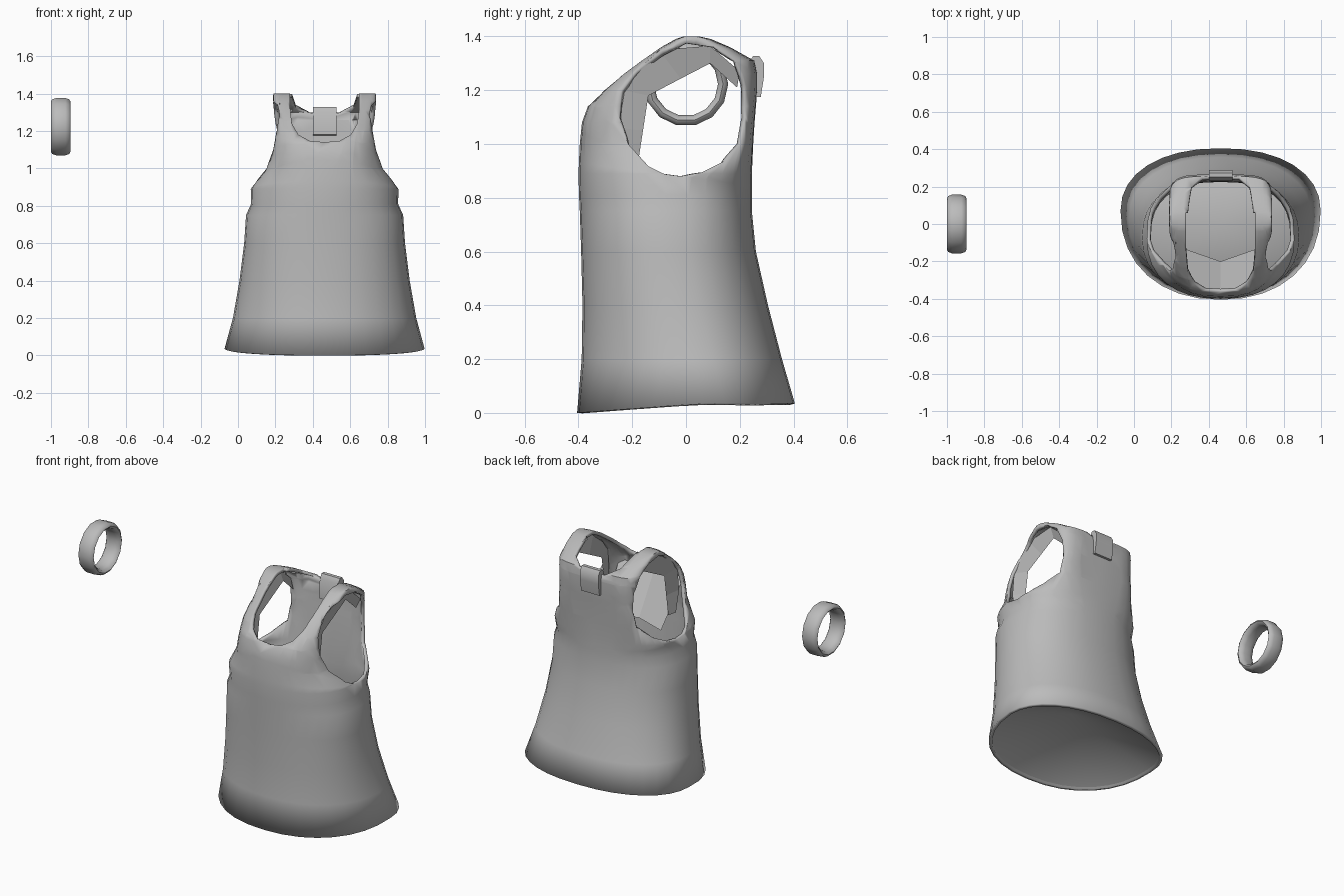
import bpy, bmesh, math
from mathutils import Vector

if "Cube" in bpy.data.objects:
    bpy.data.objects.remove(bpy.data.objects["Cube"], do_unlink=True)

CX = 0.463          # centre line of the garment
SEGS = 32

grey = bpy.data.materials.new("cloth_grey")
grey.use_nodes = True
colour = (0.5, 0.5, 0.5, 1)
grey.diffuse_color = colour
grey.node_tree.nodes["Principled BSDF"].inputs["Base Color"].default_value = colour


def make(name, verts, faces, smooth=True, openings=()):
    mesh = bpy.data.meshes.new(name)
    mesh.from_pydata(verts, [], faces)
    bm = bmesh.new()
    bm.from_mesh(mesh)
    bmesh.ops.recalc_face_normals(bm, faces=bm.faces)
    for opening in openings:
        carve(bm, *opening)
    bm.to_mesh(mesh)
    bm.free()
    mesh.materials.append(grey)
    ob = bpy.data.objects.new(name, mesh)
    bpy.context.collection.objects.link(ob)
    if smooth:
        bpy.ops.object.select_all(action='DESELECT')
        ob.select_set(True)
        bpy.context.view_layer.objects.active = ob
        bpy.ops.object.shade_smooth_by_angle(angle=math.radians(45))
    return ob


def carve(bm, outline, lift, through, wanted):
    """Cut a convex outline through the faces accepted by wanted and delete the inside."""
    points = [lift(p) for p in outline]
    middle = sum(points, Vector()) / len(points)
    for f in bm.faces:
        f.material_index = int(wanted(f.calc_center_median()))
    for a, b in zip(points, points[1:] + points[:1]):
        normal = (b - a).cross(through).normalized()
        if normal.dot(middle - a) > 0:
            normal.negate()
        faces = [f for f in bm.faces if f.material_index]
        edges = {e for f in faces for e in f.edges}
        verts = {v for f in faces for v in f.verts}
        bmesh.ops.bisect_plane(bm, geom=[*verts, *edges, *faces], dist=1e-5,
                               plane_co=a, plane_no=normal)
        for f in bm.faces:
            if f.material_index and normal.dot(f.calc_center_median() - a) > 0:
                f.material_index = 0
    bmesh.ops.delete(bm, geom=[f for f in bm.faces if f.material_index], context='FACES')


def side_view(p):
    return Vector((0, p[0], p[1]))


def front_view(p):
    return Vector((p[0], 0, p[1]))


def ring_point(a, z, half_w, front, back, front_power, back_power):
    c, s = math.cos(a), math.sin(a)
    power = front_power if s < 0 else back_power
    # The skirt is widest a little behind its middle
    mid = (front + back) / 2 + 0.07 * max(0, 1 - z / 0.5)
    reach = mid - front if s < 0 else back - mid
    x = half_w * math.copysign(abs(c) ** (2 / power), c)
    return CX + x, mid + reach * math.copysign(abs(s) ** (2 / power), s)


# Garment body: height, half width, front y, back y, squareness of front and back
rings = [
    (0.0, 0.535, -0.405, 0.405, 2.2, 2.2), (0.2, 0.49, -0.388, 0.357, 2.2, 2.2),
    (0.4, 0.455, -0.385, 0.305, 2.2, 2.2), (0.6, 0.43, -0.39, 0.26, 2.2, 2.3),
    (0.75, 0.42, -0.395, 0.245, 2.2, 2.4), (0.81, 0.393, -0.398, 0.245, 2.2, 2.5),
    (0.89, 0.395, -0.4, 0.245, 2.3, 2.8), (1.0, 0.328, -0.395, 0.25, 2.5, 4),
    (1.08, 0.305, -0.387, 0.255, 2.8, 5), (1.14, 0.29, -0.365, 0.26, 3.2, 5),
    (1.2, 0.283, -0.31, 0.265, 4, 5), (1.26, 0.28, -0.24, 0.265, 4.5, 5),
    (1.31, 0.278, -0.17, 0.255, 5, 5), (1.36, 0.276, -0.095, 0.165, 6, 6),
    (1.39, 0.275, -0.04, 0.095, 6, 6), (1.4, 0.272, -0.01, 0.05, 6, 6),
]
verts, faces = [], []
for r, ring in enumerate(rings):
    for i in range(SEGS):
        x, y = ring_point(math.tau * i / SEGS, *ring)
        lift = 0.035 * min(1, (y + 0.405) / 0.45) if r == 0 else 0
        verts.append((x, y, ring[0] + lift))
hem = verts[:SEGS]
for r in range(len(rings) - 1):
    for i in range(SEGS):
        j = (i + 1) % SEGS
        faces.append((r * SEGS + i, r * SEGS + j, (r + 1) * SEGS + j, (r + 1) * SEGS + i))
# Crown strips join the front and back of the last ring
top = (len(rings) - 1) * SEGS
for i in range(SEGS // 2):
    loop = (i, i + 1, (SEGS - i - 1) % SEGS, (SEGS - i) % SEGS)
    faces.append(tuple(top + k for k in dict.fromkeys(loop)))

# Arm and neck openings
armhole = [(-0.02, 0.88), (-0.08, 0.888), (-0.14, 0.918), (-0.215, 1.0), (-0.25, 1.1),
           (-0.24, 1.2), (-0.18, 1.28), (-0.1, 1.34), (0, 1.375), (0.1, 1.36),
           (0.18, 1.31), (0.215, 1.22), (0.222, 1.1), (0.205, 1.0), (0.14, 0.935), (0.06, 0.895)]
front_curve = [(0.185, 1.5), (0.185, 1.33), (0.175, 1.24), (0.14, 1.18), (0.08, 1.147)]
back_curve = [(0.185, 1.5), (0.175, 1.4), (0.155, 1.34), (0.08, 1.3)]


def scoop(curve, bottom):
    right = [(CX + x, z) for x, z in curve]
    left = [(CX - x, z) for x, z in reversed(curve)]
    return right + [(CX, bottom)] + left


along_x, along_y = Vector((1, 0, 0)), Vector((0, 1, 0))
body = make("dress_body", verts, faces, openings=[
    (armhole, side_view, along_x, lambda c: c.z > 0.78),
    (scoop(front_curve, 1.14), front_view, along_y, lambda c: c.z > 1 and c.y < 0.06),
    (scoop(back_curve, 1.292), front_view, along_y, lambda c: c.z > 1 and c.y > 0),
])
shell = body.modifiers.new("thickness", 'SOLIDIFY')
shell.thickness = 0.02
shell.offset = -1

# Faceted lining around each arm opening
outer = [(-0.22, 0.93), (-0.25, 1.06), (-0.235, 1.2), (-0.1, 1.35), (0.09, 1.365), (0.2, 1.27)]
inner = [(-0.18, 0.92), (-0.16, 1.05), (-0.14, 1.18), (-0.02, 1.243), (0.09, 1.3), (0.19, 1.21)]
for side, name in ((1, "left_arm_lining"), (-1, "right_arm_lining")):
    n = len(outer)
    verts = [(CX + side * 0.24, y, z) for y, z in outer]
    verts += [(CX + side * 0.215, y, z) for y, z in inner]
    make(name, verts, [(i, i + 1, n + i + 1, n + i) for i in range(n - 1)], smooth=False)

# Folded lining behind the front neckline
make("front_lining",
     [(CX - 0.22, -0.32, 1.1), (CX, -0.36, 1.1), (CX + 0.22, -0.32, 1.1),
      (CX - 0.2, -0.13, 0.84), (CX, -0.2, 0.84), (CX + 0.2, -0.13, 0.84)],
     [(0, 1, 4, 3), (1, 2, 5, 4)], smooth=False)

# Hollow underside of the skirt, rising from the hem
make("skirt_underside", hem + [(CX, 0, 0.25)],
     [(i, (i + 1) % SEGS, SEGS) for i in range(SEGS)])

# Tab folded over the back neckline
tab = [(0.228, 1.18), (0.232, 1.3), (0.25, 1.328), (0.272, 1.328),
       (0.29, 1.3), (0.29, 1.25), (0.278, 1.175), (0.25, 1.175)]
n = len(tab)
make("neck_tab", [(CX + x, y, z) for x in (-0.063, 0.063) for y, z in tab],
     [(i, (i + 1) % n, n + (i + 1) % n, n + i) for i in range(n)]
     + [tuple(range(n)), tuple(range(n, 2 * n))])

# Bangle beside the garment
section = [(-0.052, 0.138), (-0.045, 0.15), (-0.025, 0.157), (0.025, 0.157), (0.045, 0.15),
           (0.052, 0.138), (0.042, 0.125), (0.02, 0.119), (-0.02, 0.119), (-0.042, 0.125)]
turns, n = 14, len(section)
verts = [(-0.948 + x, r * math.cos(math.tau * k / turns), 1.223 + r * math.sin(math.tau * k / turns))
         for k in range(turns) for x, r in section]
faces = [(k * n + i, k * n + (i + 1) % n,
          (k + 1) % turns * n + (i + 1) % n, (k + 1) % turns * n + i)
         for k in range(turns) for i in range(n)]
make("bangle", verts, faces)
